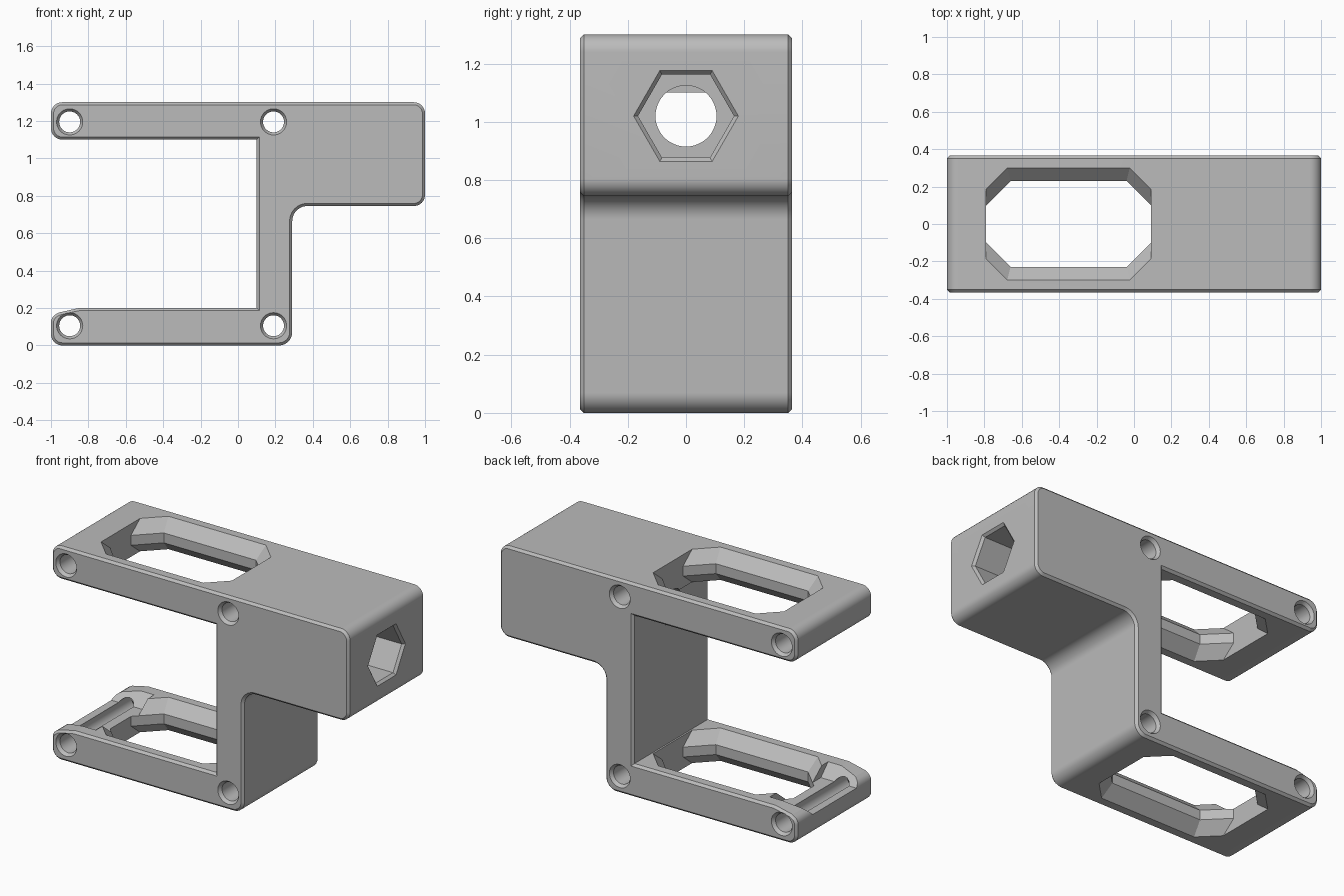
import bpy, bmesh, math
from mathutils import Vector

cube = bpy.data.objects.get("Cube")
if cube:
    bpy.data.objects.remove(cube)

grey = bpy.data.materials.new("plain_grey")
grey.use_nodes = True
colour = (0.5, 0.5, 0.5, 1)
grey.diffuse_color = colour
grey.node_tree.nodes["Principled BSDF"].inputs["Base Color"].default_value = colour


def loft(name, sections, chamfer=0):
    """Solid through matching rings of points, with optional chamfered end rims."""
    bm = bmesh.new()
    rings = [[bm.verts.new(p) for p in s] for s in sections]
    n = len(rings[0])
    for a, b in zip(rings, rings[1:]):
        for i in range(n):
            j = (i + 1) % n
            bm.faces.new((a[i], a[j], b[j], b[i]))
    caps = [bm.faces.new(rings[0]), bm.faces.new(rings[-1])]
    bmesh.ops.recalc_face_normals(bm, faces=bm.faces)
    if chamfer:
        rims = [e for f in caps for e in f.edges]
        bmesh.ops.bevel(bm, geom=rims, offset=chamfer, segments=1,
                        affect='EDGES', clamp_overlap=False)
    mesh = bpy.data.meshes.new(name)
    bm.to_mesh(mesh)
    bm.free()
    obj = bpy.data.objects.new(name, mesh)
    mesh.materials.append(grey)
    bpy.context.collection.objects.link(obj)
    return obj


def rounded(corners, steps=8):
    """Outline with each (x, z, radius) corner replaced by an arc."""
    out = []
    pts = [Vector(c[:2]) for c in corners]
    for i, (p, c) in enumerate(zip(pts, corners)):
        r = c[2]
        if not r:
            out.append(p)
            continue
        a = (pts[i - 1] - p).normalized()
        b = (pts[(i + 1) % len(pts)] - p).normalized()
        half = a.angle(b) / 2
        centre = p + (a + b).normalized() * r / math.sin(half)
        start = p + a * r / math.tan(half) - centre
        end = p + b * r / math.tan(half) - centre
        out += [centre + start.lerp(end, k / steps).normalized() * r
                for k in range(steps + 1)]
    return out


def ring(radius, sides):
    return [(radius * math.cos(math.tau * i / sides),
             radius * math.sin(math.tau * i / sides)) for i in range(sides)]


# Bracket body: side profile extruded across the depth
profile = rounded([
    (-1, 1.3, .06), (1, 1.3, .06), (1, .745, .06), (.29, .745, .08),
    (.29, 0, .07), (-1, 0, .06), (-1, .15, .05), (-.96, .175, .03),
    (-.85, .2, .08), (.1, .2, 0), (.1, 1.1, 0), (-1, 1.1, .06)])
body = loft("bracket_body", [[(p.x, y, p.y) for p in profile]
                             for y in (-.365, .365)], chamfer=.014)
cutters = []

# Pin holes with countersunk mouths
for x in (-.9, .19):
    for z in (.105, 1.195):
        spans = [(-.385, .084), (-.345, .056), (.345, .056), (.385, .084)]
        cutters.append(loft("pin_hole_cutter", [
            [(x + u, y, z + v) for u, v in ring(r, 40)] for y, r in spans]))


# Eight-sided arm windows, pinched at mid thickness
def window(z, flare):
    h, c = .23 + flare, .13 - flare * .25
    left, right = -.79, .09
    return [(left, c - h, z), (left + c, -h, z), (right - c, -h, z),
            (right, c - h, z), (right, h - c, z), (right - c, h, z),
            (left + c, h, z), (left, h - c, z)]


for base in (0, 1.1):
    levels = [(-.02, .09), (.07, 0), (.13, 0), (.22, .09)]
    cutters.append(loft("window_cutter", [window(base + z, f) for z, f in levels]))

# Lowered seat that opens the pin channel in the lower arm
cutters.append(loft("seat_cutter", [
    [(-1.1, -h, z), (-.76, -h, z), (-.76, h, z), (-1.1, h, z)]
    for z, h in ((.13, .21), (.23, .31))]))

# Hexagonal pocket with a chamfered rim, then the round bore behind it
cutters.append(loft("hex_pocket_cutter", [
    [(x, u, 1.02 + v) for u, v in ring(r, 6)]
    for x, r in ((.55, .165), (.985, .165), (1.015, .195))]))
cutters.append(loft("bore_cutter", [
    [(x, u, 1.02 + v) for u, v in ring(.105, 48)] for x in (.08, .6)]))

# Cut everything out of the body
bpy.context.view_layer.objects.active = body
for cutter in cutters:
    cutter.hide_render = True
    mod = body.modifiers.new("cut", 'BOOLEAN')
    mod.operation = 'DIFFERENCE'
    mod.solver = 'EXACT'
    mod.object = cutter
    bpy.ops.object.modifier_apply(modifier=mod.name)
    bpy.data.objects.remove(cutter)

bpy.ops.object.select_all(action='DESELECT')
body.select_set(True)
bpy.ops.object.shade_smooth_by_angle(angle=math.radians(30))
